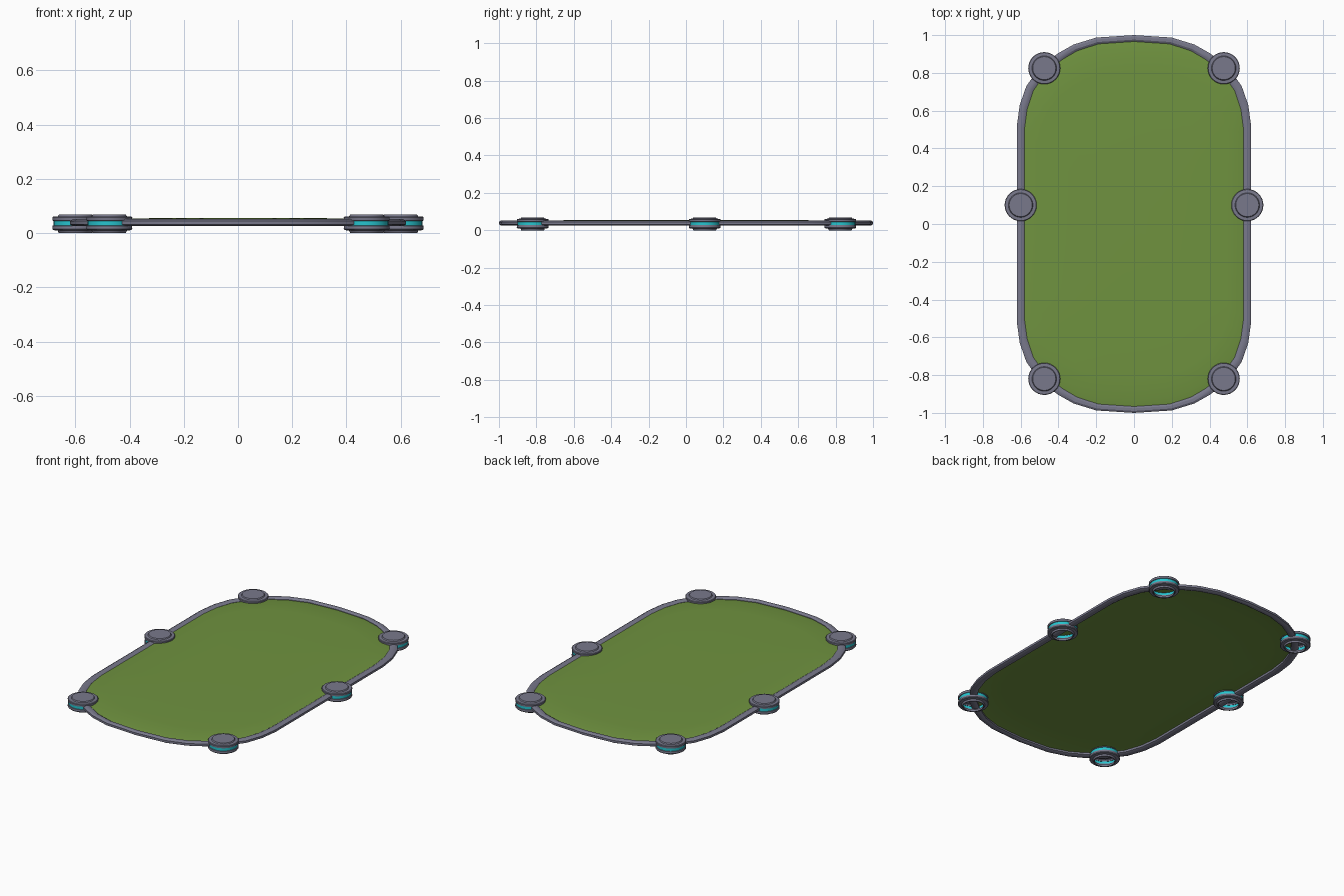
import bpy, bmesh, math

if "Cube" in bpy.data.objects:
    bpy.data.objects.remove(bpy.data.objects["Cube"])


def material(name, color):
    m = bpy.data.materials.new(name)
    m.diffuse_color = color
    m.use_nodes = True
    m.node_tree.nodes["Principled BSDF"].inputs["Base Color"].default_value = m.diffuse_color
    return m


grey = material("grey_frame", (0.19, 0.19, 0.26, 1))
green = material("green_fabric", (0.16, 0.29, 0.05, 1))
cyan = material("cyan_band", (0.02, 0.55, 0.62, 1))

# Outer outline, one quarter, mirrored to the full loop
quarter = [(0.62, 0.52), (0.605, 0.63), (0.57, 0.73), (0.495, 0.835),
           (0.40, 0.905), (0.32, 0.95), (0.20, 0.987)]
half = quarter + [(0, 1.0)] + [(-x, y) for x, y in reversed(quarter)]
outline = half + [(-x, -y) for x, y in half]


def finish(name, bm, mat, angle=30):
    me = bpy.data.meshes.new(name)
    bm.to_mesh(me)
    bm.free()
    ob = bpy.data.objects.new(name, me)
    bpy.context.collection.objects.link(ob)
    me.materials.append(mat)
    bpy.ops.object.select_all(action='DESELECT')
    bpy.context.view_layer.objects.active = ob
    ob.select_set(True)
    bpy.ops.object.shade_smooth_by_angle(angle=math.radians(angle))
    return ob


def bridge(bm, a, b):
    n = len(a)
    for i in range(n):
        j = (i + 1) % n
        bm.faces.new((a[i], a[j], b[j], b[i]))


# Rim: faceted tube running around the outline
bm = bmesh.new()
section = [(0, 0.032), (0, 0.045), (0.3, 0.052), (0.7, 0.052),
           (1, 0.045), (1, 0.032), (0.7, 0.026), (0.3, 0.026)]
loops = [[bm.verts.new((x * (1 - 0.065 * t), y * (1 - 0.034 * t), z))
          for x, y in outline] for t, z in section]
for k in range(len(loops)):
    bridge(bm, loops[k], loops[(k + 1) % len(loops)])
bmesh.ops.recalc_face_normals(bm, faces=bm.faces)
finish("rim", bm, grey)

# Fabric panel: thin, slightly domed sheet held inside the rim
bm = bmesh.new()
prev = None
for s, z in [(0.96, 0.041), (0.92, 0.048), (0.8, 0.052), (0.5, 0.055)]:
    loop = [bm.verts.new((x * s, y * (s + 0.01), z)) for x, y in outline]
    if prev:
        bridge(bm, prev, loop)
    prev = loop
centre = bm.verts.new((0, 0, 0.056))
for i in range(len(prev)):
    bm.faces.new((prev[i], prev[(i + 1) % len(prev)], centre))
finish("fabric_panel", bm, green, 60)


# Round feet: hollow caps with open bottoms, turned from profiles
def turned(name, x, y, profile, mat, cap=False, closed=False, n=32):
    bm = bmesh.new()
    rings = [[bm.verts.new((x + r * math.cos(2 * math.pi * i / n),
                            y + r * math.sin(2 * math.pi * i / n), z))
              for i in range(n)] for r, z in profile]
    for a, b in zip(rings, rings[1:]):
        bridge(bm, a, b)
    if closed:
        bridge(bm, rings[-1], rings[0])
    if cap:
        bm.faces.new(rings[-1])
    bmesh.ops.recalc_face_normals(bm, faces=bm.faces)
    return finish(name, bm, mat)


upper = [(0.076, 0.044), (0.084, 0.046), (0.085, 0.058), (0.082, 0.061),
         (0.065, 0.062), (0.061, 0.068)]
lower = [(0.076, 0.029), (0.084, 0.027), (0.085, 0.015), (0.082, 0.011),
         (0.065, 0.009), (0.061, 0.0), (0.056, 0.0), (0.056, 0.012),
         (0.074, 0.016)]
band = [(0.08, 0.028), (0.08, 0.045)]

for row, px, py in [("back", 0.475, 0.825), ("middle", 0.6, 0.1),
                    ("front", 0.475, -0.82)]:
    for side, sx in [("left", -1), ("right", 1)]:
        tag = f"{row}_{side}"
        turned("node_cap_" + tag, sx * px, py, upper, grey, cap=True)
        turned("node_base_" + tag, sx * px, py, lower, grey, closed=True)
        turned("node_band_" + tag, sx * px, py, band, cyan)
